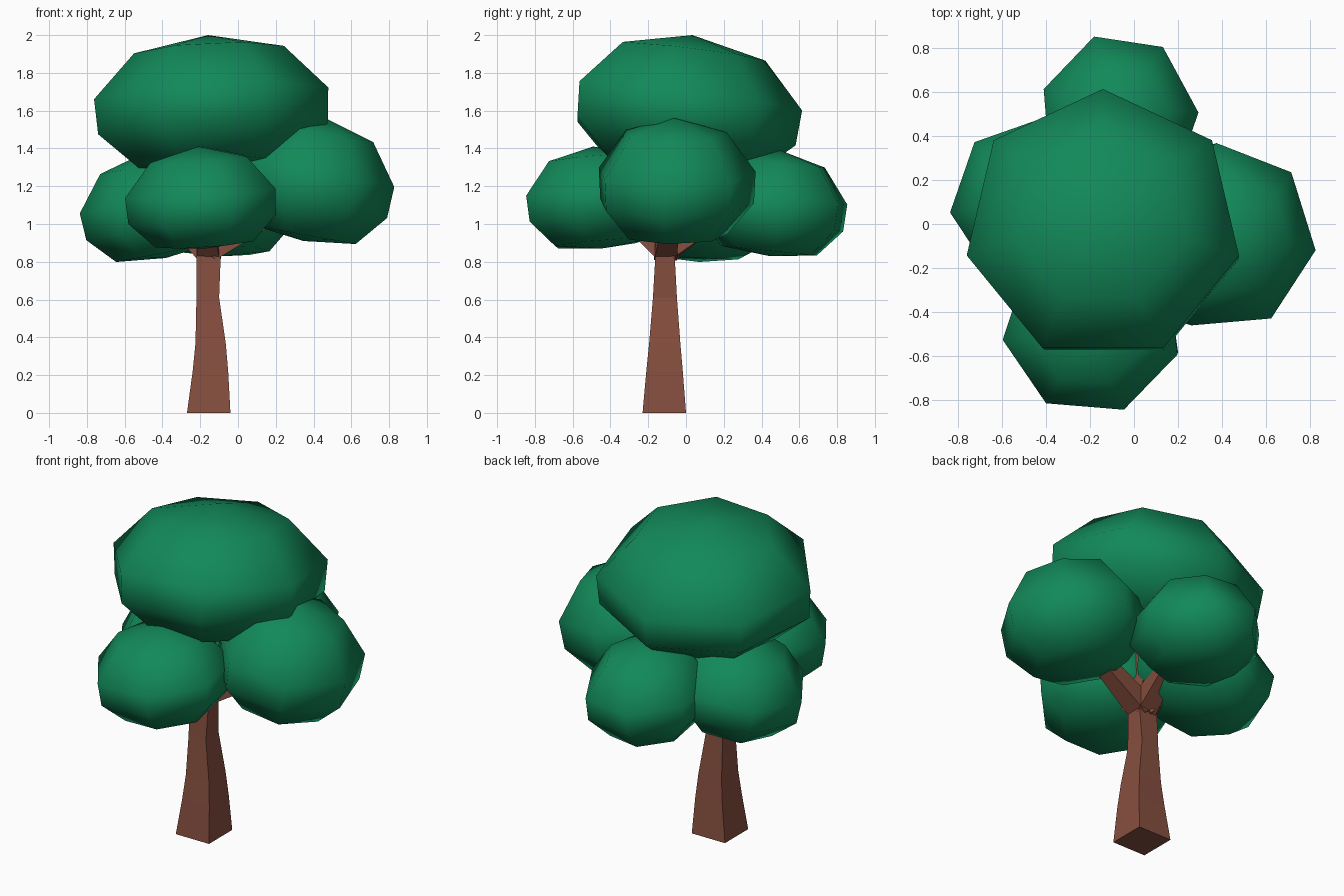
import bpy, bmesh, math
from mathutils import Vector

if "Cube" in bpy.data.objects:
    bpy.data.objects.remove(bpy.data.objects["Cube"])


def material(name, rgb):
    m = bpy.data.materials.new(name)
    m.diffuse_color = (*rgb, 1)
    m.use_nodes = True
    m.node_tree.nodes["Principled BSDF"].inputs["Base Color"].default_value = m.diffuse_color
    return m


GREEN = material("leaf green", (0.006, 0.25, 0.10))
BROWN = material("bark brown", (0.24, 0.078, 0.05))


def loft(name, rings, mat, smooth):
    """Skin a list of vertex rings; one-point rings become poles."""
    bm = bmesh.new()
    vs = [[bm.verts.new(p) for p in r] for r in rings]
    for a, b in zip(vs, vs[1:]):
        n = max(len(a), len(b))
        for i in range(n):
            j = (i + 1) % n
            quad = [a[i % len(a)], a[j % len(a)], b[j % len(b)], b[i % len(b)]]
            bm.faces.new(list(dict.fromkeys(quad)))
    for end in (vs[0], vs[-1]):
        if len(end) > 2:
            bm.faces.new(end)
    bmesh.ops.recalc_face_normals(bm, faces=bm.faces)
    for f in bm.faces:
        f.smooth = smooth
    me = bpy.data.meshes.new(name)
    bm.to_mesh(me)
    bm.free()
    me.materials.append(mat)
    ob = bpy.data.objects.new(name, me)
    bpy.context.collection.objects.link(ob)
    return ob


# Leaf clumps: seven-sided, five-band, slightly tilted spheroids
PROFILE = [(0, 1), (0.64, 0.76), (1, 0.11), (0.98, -0.4), (0.65, -0.9), (0, -1)]


def clump(name, c, size, start, tilt):
    rings = []
    for r, h in PROFILE:
        ring = []
        for i in range(7 if r else 1):
            a = math.radians(start + i * 360 / 7)
            x, y, z = r * size[0] * math.cos(a), r * size[1] * math.sin(a), h * size[2]
            ring.append((c[0] + x - tilt[0] * z, c[1] + y - tilt[1] * z,
                         c[2] + z + tilt[0] * x + tilt[1] * y))
        rings.append(ring)
    loft(name, rings, GREEN, True)


clump("top_leaves", (-0.14, -0.01, 1.635), (0.636, 0.62, 0.365), 90, (0.05, -0.12))
clump("right_leaves", (0.405, -0.06, 1.235), (0.42, 0.43, 0.325), -8, (-0.18, 0.0))
clump("front_leaves", (-0.19, -0.47, 1.14), (0.41, 0.40, 0.27), 188, (0.07, 0.08))
clump("left_leaves", (-0.435, 0.10, 1.10), (0.40, 0.39, 0.28), 187, (0.19, 0.0))
clump("back_leaves", (-0.07, 0.47, 1.11), (0.365, 0.40, 0.28), 5, (0.0, -0.10))

# Square trunk with a slight bend: x min, x max, y min, y max, z
TRUNK = [(-0.27, -0.04, -0.23, 0.0, 0), (-0.24, -0.052, -0.21, -0.017, 0.22),
         (-0.225, -0.065, -0.195, -0.03, 0.37), (-0.22, -0.10, -0.175, -0.048, 0.61),
         (-0.22, -0.09, -0.16, -0.062, 0.87)]
loft("trunk", [[(a, c, z), (b, c, z), (b, d, z), (a, d, z)]
               for a, b, c, d, z in TRUNK], BROWN, False)


# Tapered four-sided branches running into the clumps
def branch(name, end, r0=0.06, r1=0.04):
    p, q = Vector((-0.155, -0.11, 0.86)), Vector(end)
    d = (q - p).normalized()
    side = d.cross(Vector((0.01, 0.02, 1))).normalized()
    up = side.cross(d)
    rings = [[c + r * (side * s + up * t) for s, t in ((-1, -1), (1, -1), (1, 1), (-1, 1))]
             for c, r in ((p, r0), (q, r1))]
    loft(name, rings, BROWN, False)


branch("right_branch", (0.28, -0.07, 1.10))
branch("back_branch", (-0.11, 0.24, 1.08))
branch("front_branch", (-0.17, -0.33, 1.05))
branch("left_branch", (-0.36, 0.0, 1.05))
branch("top_branch", (-0.15, -0.06, 1.45))
